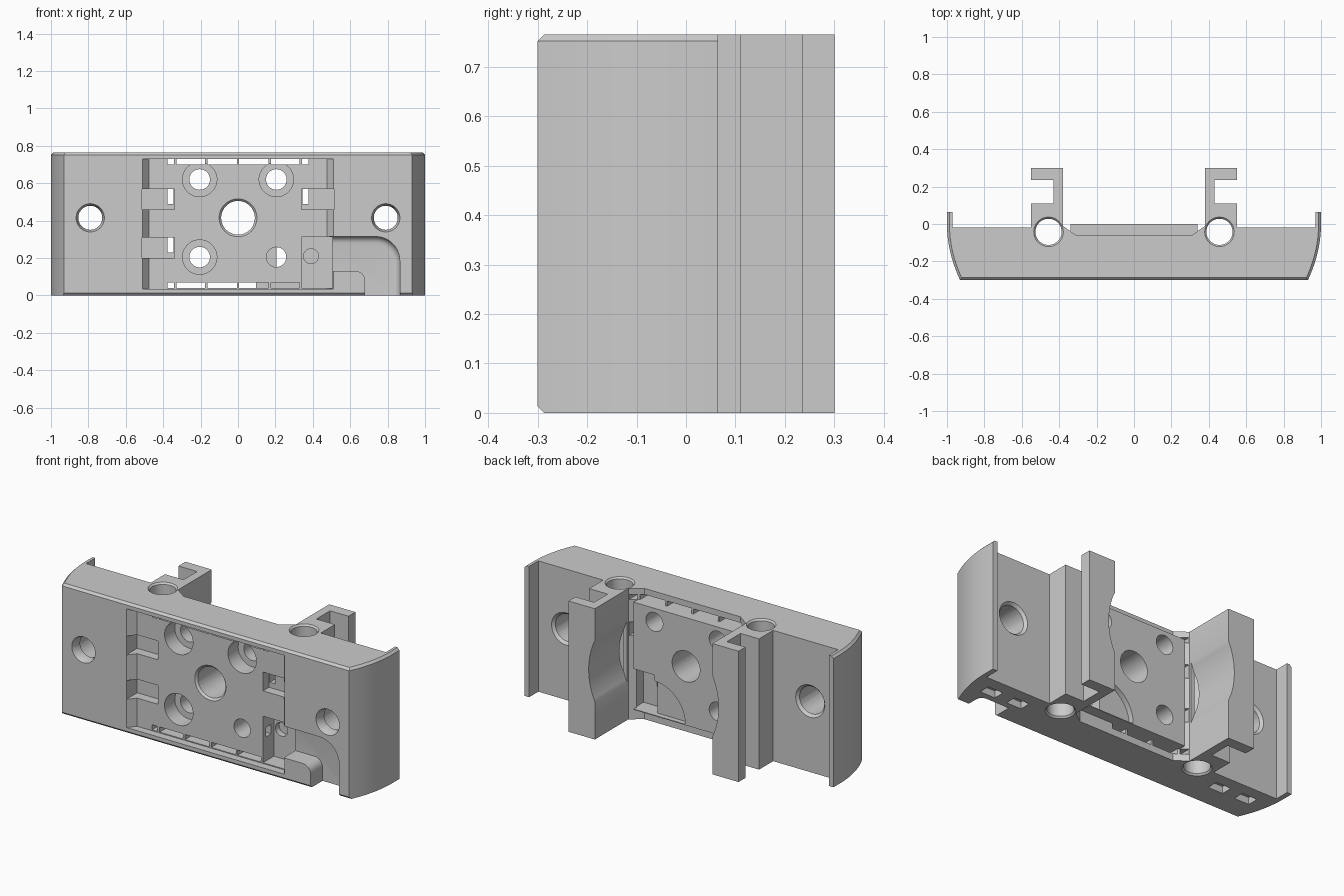
import bpy, bmesh, math
from mathutils import Matrix

if "Cube" in bpy.data.objects:
    bpy.data.objects.remove(bpy.data.objects["Cube"])

TOP, FRONT, FLOOR, MID = 0.765, -0.3, -0.255, 0.415

grey = bpy.data.materials.new("plain_grey")
grey.use_nodes = True
grey.diffuse_color = (0.6, 0.6, 0.6, 1)
grey.node_tree.nodes["Principled BSDF"].inputs["Base Color"].default_value = (0.6, 0.6, 0.6, 1)


def finish(bm, name):
    bmesh.ops.recalc_face_normals(bm, faces=bm.faces[:])
    mesh = bpy.data.meshes.new(name)
    bm.to_mesh(mesh)
    bm.free()
    mesh.materials.append(grey)
    ob = bpy.data.objects.new(name, mesh)
    bpy.context.collection.objects.link(ob)
    return ob


def prism(points, axis, lo, hi):
    """Extrude a flat outline along y or z."""
    bm = bmesh.new()
    place = (lambda p: (p[0], p[1], lo)) if axis == "z" else (lambda p: (p[0], lo, p[1]))
    face = bm.faces.new([bm.verts.new(place(p)) for p in points])
    new = bmesh.ops.extrude_face_region(bm, geom=[face])["geom"]
    step = (0, 0, hi - lo) if axis == "z" else (0, hi - lo, 0)
    bmesh.ops.translate(bm, vec=step, verts=[v for v in new if isinstance(v, bmesh.types.BMVert)])
    return bm


def combine(tool, operation="DIFFERENCE"):
    """Apply a tool shape to the body and discard the tool."""
    ob = finish(tool, "tool")
    ob.hide_render = True
    mod = body.modifiers.new("shape", "BOOLEAN")
    mod.operation, mod.solver, mod.object = operation, "EXACT", ob
    bpy.context.view_layer.objects.active = body
    bpy.ops.object.modifier_apply(modifier=mod.name)
    bpy.data.objects.remove(ob)


def box(x0, x1, y0, y1, z0, z1, operation="DIFFERENCE"):
    combine(prism([(x0, y0), (x1, y0), (x1, y1), (x0, y1)], "z", z0, z1), operation)


def bore(x, other, axis, lo, hi, r0, r1=None, sides=48):
    """Cut a round or tapered hole along y or z."""
    bm = bmesh.new()
    bmesh.ops.create_cone(bm, cap_ends=True, segments=sides, radius1=r0,
                          radius2=r0 if r1 is None else r1, depth=hi - lo)
    mid = (lo + hi) / 2
    if axis == "y":
        bmesh.ops.rotate(bm, matrix=Matrix.Rotation(-math.pi / 2, 3, "X"), verts=bm.verts[:])
    bmesh.ops.translate(bm, vec=(x, mid, other) if axis == "y" else (x, other, mid), verts=bm.verts[:])
    combine(bm)


def arc(cx, cz, r, start, end, n=10):
    angles = [math.radians(start + (end - start) * i / n) for i in range(n + 1)]
    return [(cx + r * math.cos(a), cz + r * math.sin(a)) for a in angles]


# Main body with hooked rails and side lips, as one plan outline
half = [(0.31, -0.06), (0.38, -0.01), (0.38, 0.3), (0.55, 0.3), (0.55, 0.236), (0.43, 0.236),
        (0.43, 0.11), (0.55, 0.11), (0.55, -0.02), (0.97, -0.02), (0.97, 0.065), (1, 0.065)]
half += [(1 - 0.07 * (i / 10) ** 2, FRONT * i / 10) for i in range(11)]
bm = prism(half + [(-x, y) for x, y in reversed(half)], "z", 0, TOP)


def chamfered(edge):
    pts = [v.co for v in edge.verts]
    if all(p.z > TOP - 0.001 for p in pts):
        return all(abs(p.x) > 0.92 and abs(abs(p.x) - 0.97) > 0.0001 for p in pts)
    return all(p.z < 0.001 and p.y < FRONT + 0.001 for p in pts)


bmesh.ops.bevel(bm, geom=[e for e in bm.edges if chamfered(e)], offset=0.013,
                segments=1, affect="EDGES")
body = finish(bm, "bracket_body")

# Raised plate on the back
box(-0.34, 0.34, -0.1, 0, 0.07, 0.70, "UNION")

# Shallow front recess with sloping side walls
combine(prism([(-0.518, -0.31), (-0.475, FLOOR), (0.475, FLOOR), (0.518, -0.31)], "z", 0.035, 0.73))

# Ribbed slots along the top and bottom of the recess
ribs = [-0.384, -0.335, -0.17, 0, 0.17, 0.335, 0.384]
for i, (a, b) in enumerate(zip(ribs, ribs[1:])):
    box(a + 0.006, b - 0.006, -0.28, 0.05, 0.70, 0.73)
    if i < 5:
        box(a + 0.006, b - 0.006, -0.28, 0.05 if i < 3 else -0.12, 0.04, 0.07)
box(0.006, 0.095, -0.2, 0.05, 0.04, 0.07)

# Clip pockets and their through openings
for side, low in ((-1, 0.46), (-1, 0.2), (1, 0.46)):
    xs = sorted((side * 0.34, side * 0.512))
    box(xs[0], xs[1], -0.31, -0.2, low, low + 0.11)
    xs = sorted((side * 0.345, side * 0.378))
    box(xs[0], xs[1], -0.25, 0.02, low + 0.03, low + 0.11)

# Cable entry pocket and curved channel on the left of the front
box(0.34, 0.505, -0.31, -0.155, 0.04, 0.312)
bore(0.39, 0.21, "y", -0.18, -0.12, 0.04, sides=24)
box(0.23, 0.35, -0.225, -0.18, 0.18, 0.235)
channel = [(0.49, 0.315)] + arc(0.735, 0.185, 0.13, 90, 0)
channel += [(0.865, -0.02), (0.68, -0.02)] + arc(0.63, 0.08, 0.05, 0, 90, 6) + [(0.49, 0.13)]
bm = prism(channel, "y", -0.32, -0.19)
fillet = [e for e in bm.edges if all(v.co.y > -0.2 and (v.co.z > 0.17 or v.co.x > 0.8) for v in e.verts)]
bmesh.ops.bevel(bm, geom=fillet, offset=0.035, segments=4, profile=0.5, affect="EDGES")
combine(bm)

# Cable pocket on the back of the plate
combine(prism([(0.205, 0.075)] + arc(0.205, 0.075, 0.2, 90, 180), "y", -0.03, 0.02))
box(0.205, 0.345, -0.1, 0.02, 0.075, 0.31)

# Screw holes in the plate, three with counterbores
for x, z in ((-0.205, 0.62), (0.205, 0.62), (-0.205, 0.205)):
    bore(x, z, "y", -0.28, -0.16, 0.092)
    bore(x, z, "y", -0.2, 0.05, 0.055)
bore(0.205, 0.205, "y", -0.28, -0.09, 0.053)

# Central hole with a chamfered rim
bore(0, MID, "y", FLOOR - 0.001, FLOOR + 0.015, 0.102, 0.087)
bore(0, MID, "y", -0.28, 0.05, 0.09)

# Round relief between the rails
bore(0, 0.4, "y", 0.002, 0.35, 0.42, sides=96)

for side in (-1, 1):
    # Wing holes, tapered at the front and wider behind
    x = side * 0.79
    bore(x, MID, "y", FRONT - 0.001, FRONT + 0.04, 0.076, 0.062)
    bore(x, MID, "y", -0.24, 0.05, 0.08)
    bore(x, MID, "y", -0.04, -0.019, 0.076, 0.095)
    bore(x, MID, "y", -0.35, -0.1, 0.064)
    # Vertical bore with chamfered ends
    x = side * 0.457
    bore(x, -0.042, "z", TOP - 0.014, TOP + 0.001, 0.066, 0.08)
    bore(x, -0.042, "z", -0.001, 0.014, 0.08, 0.066)
    bore(x, -0.042, "z", -0.1, TOP + 0.1, 0.07)
    # Strap slots in the underside
    for x in (0.675, 0.85):
        box(side * x - 0.048, side * x + 0.048, -0.155, -0.09, -0.05, 0.04)

# Smooth the curved walls while keeping edges crisp
bpy.ops.object.select_all(action="DESELECT")
body.select_set(True)
bpy.context.view_layer.objects.active = body
bpy.ops.object.shade_smooth_by_angle(angle=math.radians(25))
